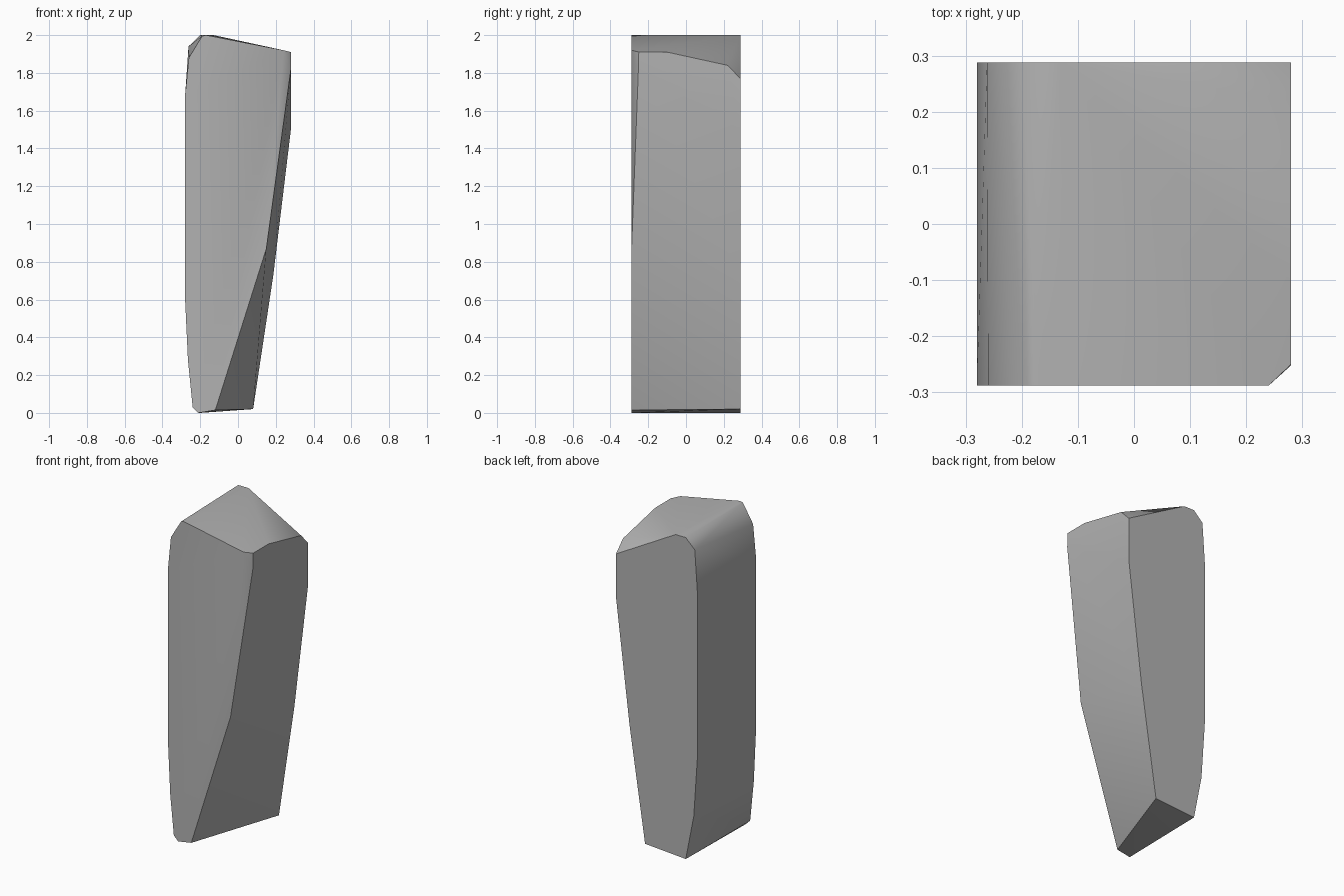
import bpy
import bmesh
import math

cube = bpy.data.objects.get("Cube")
if cube:
    bpy.data.objects.remove(cube, do_unlink=True)

DEPTH = 0.288  # half thickness from front to back

# Front outline (x, z), clockwise from the lower left
front = [(-0.21, 0.0), (-0.24, 0.03), (-0.265, 0.28), (-0.28, 0.6),
         (-0.28, 1.68), (-0.26, 1.88), (-0.19, 1.995), (-0.17, 2.0),
         (0.24, 1.92), (0.15, 0.87), (-0.12, 0.015)]

# Back outline (x, z), clockwise from the lower left
back = [(-0.2, 0.0), (-0.255, 0.28), (-0.28, 0.65), (-0.28, 1.68),
        (-0.262, 1.94), (-0.2, 2.0), (-0.13, 2.0), (0.28, 1.77),
        (0.28, 1.5), (0.187, 0.73), (0.08, 0.02)]

# Worn points along the upper right edge (x, y, z)
edge = [(0.28, -0.25, 1.91), (0.28, -0.1, 1.91), (0.28, 0.22, 1.84),
        (0.28, -0.252, 1.82)]

# Solid stone skin stretched over the outlines
bm = bmesh.new()
for outline, y in ((front, -DEPTH), (back, DEPTH)):
    for x, z in outline:
        bm.verts.new((x, y, z))
for point in edge:
    bm.verts.new(point)
hull = bmesh.ops.convex_hull(bm, input=bm.verts[:])
inside = [v for v in bm.verts if not v.link_faces]
bmesh.ops.delete(bm, geom=inside, context="VERTS")
bmesh.ops.dissolve_limit(bm, angle_limit=math.radians(0.5),
                         verts=bm.verts[:], edges=bm.edges[:])
bmesh.ops.recalc_face_normals(bm, faces=bm.faces[:])
mesh = bpy.data.meshes.new("stone_slab")
bm.to_mesh(mesh)
bm.free()

# Grey stone colour
grey = bpy.data.materials.new("stone_grey")
grey.use_nodes = True
colour = (0.45, 0.45, 0.45, 1.0)
grey.diffuse_color = colour
grey.node_tree.nodes["Principled BSDF"].inputs["Base Color"].default_value = colour
mesh.materials.append(grey)

slab = bpy.data.objects.new("stone_slab", mesh)
bpy.context.collection.objects.link(slab)
bpy.ops.object.select_all(action="DESELECT")
slab.select_set(True)
bpy.context.view_layer.objects.active = slab
bpy.ops.object.shade_smooth_by_angle(angle=math.radians(40))
